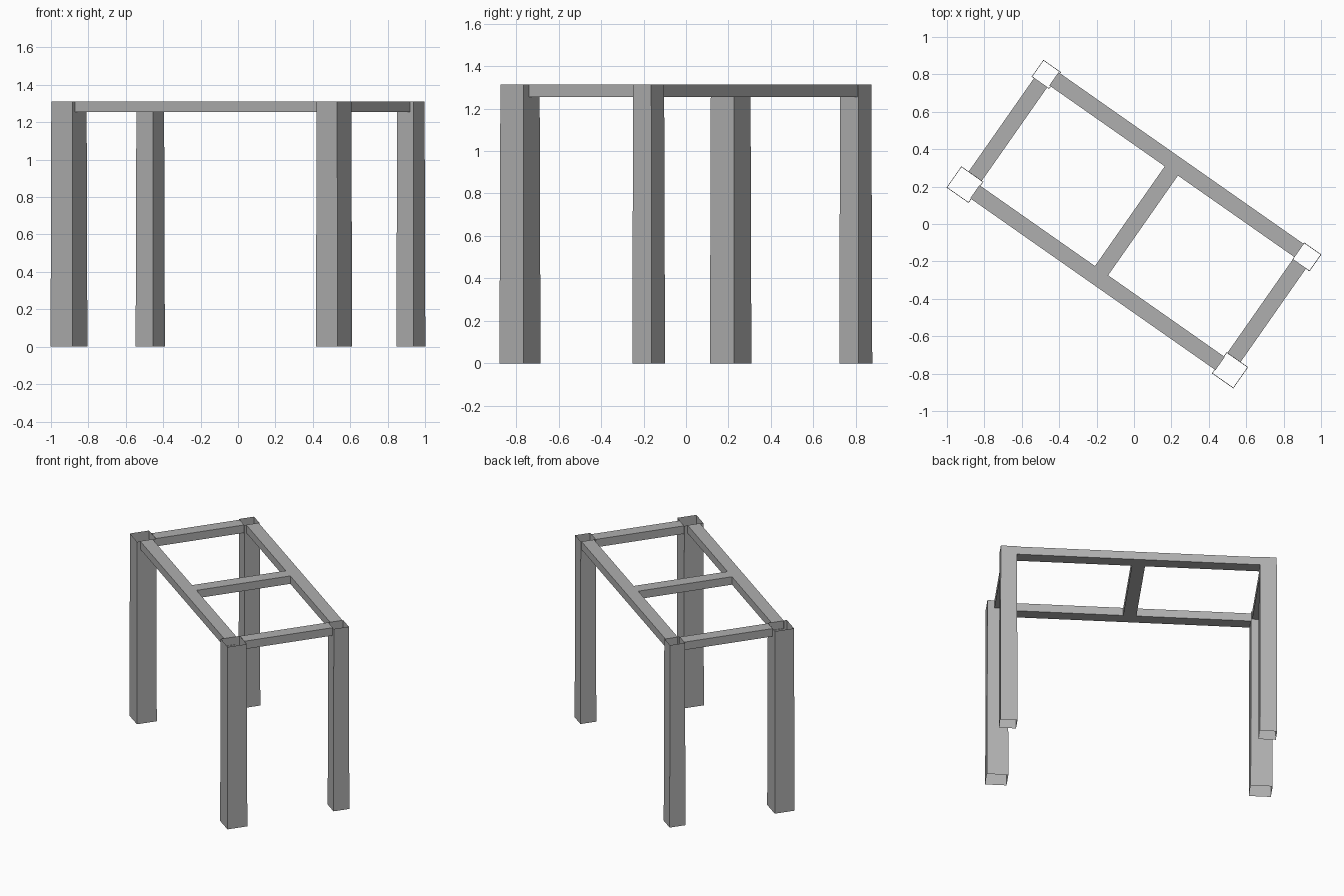
import bpy, bmesh
from math import radians
from mathutils import Matrix

if "Cube" in bpy.data.objects:
    bpy.data.objects.remove(bpy.data.objects["Cube"])

TURN = Matrix.Rotation(radians(-35), 4, 'Z')   # whole frame is turned in plan
TOP, RAIL_BOTTOM = 1.312, 1.255

# Dark grey finish shared by all parts
grey = bpy.data.materials.new("dark_grey")
grey.diffuse_color = (0.43, 0.43, 0.43, 1)
grey.use_nodes = True
grey.node_tree.nodes["Principled BSDF"].inputs["Base Color"].default_value = grey.diffuse_color


def tube(name, lo, hi, axis, flare=0.0):
    """Open-ended box section between two corners, hollow along one axis."""
    bm = bmesh.new()
    bmesh.ops.create_cube(bm, size=1)
    bm.normal_update()
    caps = [f for f in bm.faces if abs(f.normal[axis]) > 0.9]
    bmesh.ops.delete(bm, geom=caps, context='FACES_ONLY')
    for v in bm.verts:
        k = v.co.copy()
        v.co = [lo[i] + (k[i] + 0.5) * (hi[i] - lo[i]) for i in range(3)]
        if k.z < 0:                      # very slight widening at the foot
            v.co.x += 2 * k.x * flare
            v.co.y += 2 * k.y * flare
    bm.transform(TURN)
    me = bpy.data.meshes.new(name)
    bm.to_mesh(me)
    bm.free()
    me.materials.append(grey)
    ob = bpy.data.objects.new(name, me)
    bpy.context.collection.objects.link(ob)
    return ob


# Legs: thicker pair in front, thinner pair at the back
for name, u, v, hu, hv in (("front_leg_left", -0.861, -0.346, 0.069, 0.066),
                           ("front_leg_right", 0.869, -0.346, 0.067, 0.066),
                           ("back_leg_left", -0.843, 0.386, 0.054, 0.052),
                           ("back_leg_right", 0.858, 0.386, 0.053, 0.052)):
    tube(name, (u - hu, v - hv, 0), (u + hu, v + hv, TOP), 2, flare=0.003)

# Long rails between the legs
for name, v in (("front_rail", -0.347), ("back_rail", 0.39)):
    tube(name, (-0.796, v - 0.043, RAIL_BOTTOM), (0.805, v + 0.043, TOP), 0)

# Short crossbars: two ends and the middle
for name, u, v0, v1 in (("crossbar_left", -0.842, -0.279, 0.334),
                        ("crossbar_middle", 0.001, -0.304, 0.347),
                        ("crossbar_right", 0.847, -0.279, 0.334)):
    tube(name, (u - 0.043, v0, RAIL_BOTTOM), (u + 0.043, v1, TOP), 1)
